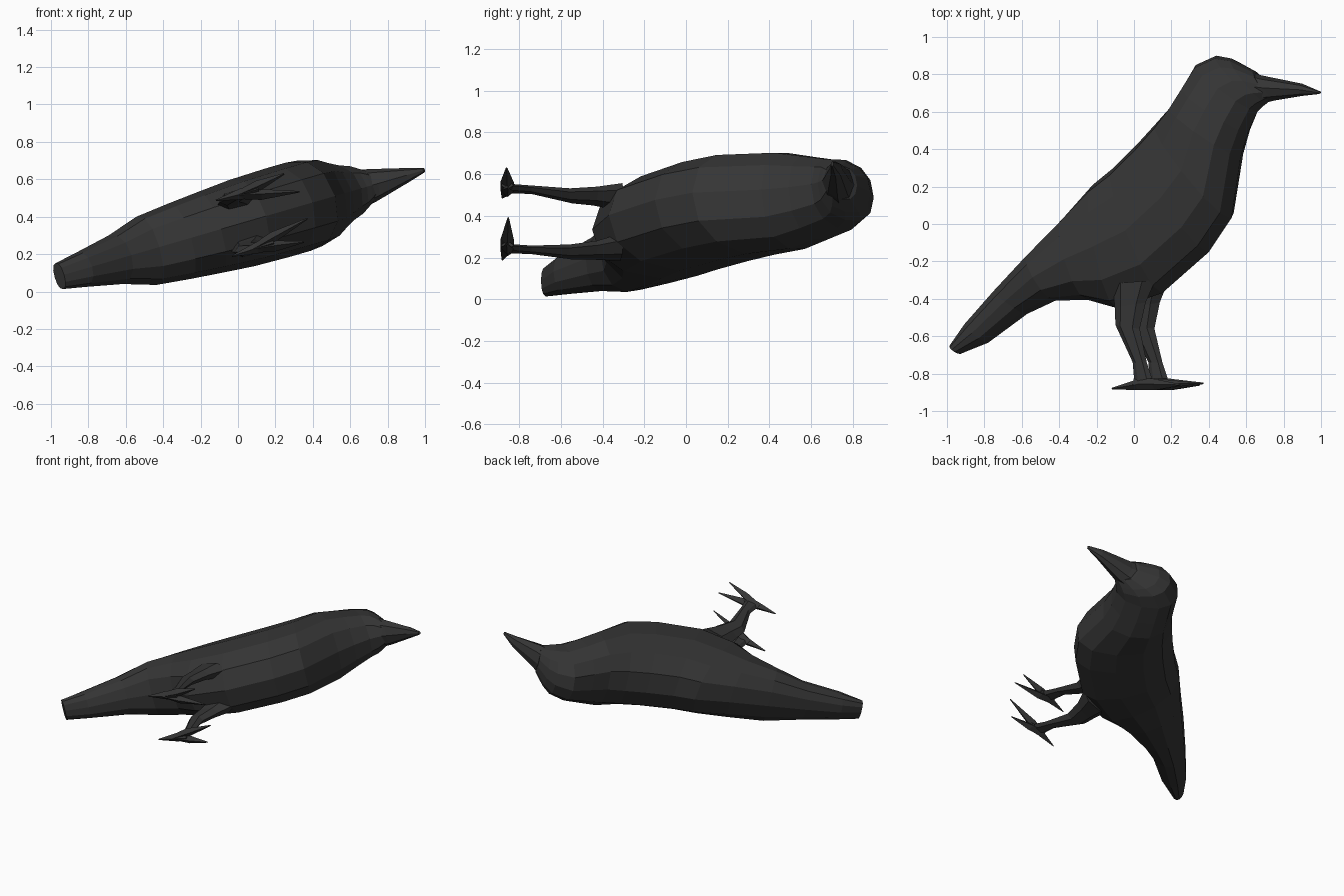
import bpy, bmesh, math

TILT = math.radians(16.2)   # the bird lies on its side, beak end raised

mat = bpy.data.materials.new("charcoal")
mat.diffuse_color = (0.035, 0.035, 0.035, 1)


def loft(name, stations, sides, power=1.0, mirror=False):
    """Skin rings; a station is (x1, y1, x2, y2, half_width, side_offset)."""
    bm = bmesh.new()
    rings = []
    for x1, y1, x2, y2, width, offset in stations:
        ring = []
        for i in range(sides):
            t = 2 * math.pi * i / sides
            c, s = math.cos(t), math.sin(t)
            c = math.copysign(abs(c) ** power, c)
            s = math.copysign(abs(s) ** power, s)
            x = (x1 + x2) / 2 + (x1 - x2) / 2 * c
            y = (y1 + y2) / 2 + (y1 - y2) / 2 * c
            ring.append(bm.verts.new((x / math.cos(TILT), y, offset + width * s)))
        rings.append(ring)
    for a, b in zip(rings, rings[1:]):
        for i in range(sides):
            j = (i + 1) % sides
            bm.faces.new((a[i], a[j], b[j], b[i]))
    bm.faces.new(rings[0])
    bm.faces.new(rings[-1])
    bmesh.ops.recalc_face_normals(bm, faces=bm.faces)
    mesh = bpy.data.meshes.new(name)
    bm.to_mesh(mesh)
    bm.free()
    mesh.materials.append(mat)
    ob = bpy.data.objects.new(name, mesh)
    bpy.context.collection.objects.link(ob)
    ob.rotation_euler = (0, -TILT, 0)
    ob.location.z = 0.36
    if mirror:
        mod = ob.modifiers.new("mirror", 'MIRROR')
        mod.use_axis = (False, False, True)
    return ob


# Body: back point, belly point, half width, from tail to forehead
loft("body", [
    (-0.98, -0.65, -0.93, -0.695, 0.072, 0),
    (-0.90, -0.53, -0.78, -0.635, 0.095, 0),
    (-0.74, -0.35, -0.57, -0.48, 0.135, 0),
    (-0.56, -0.16, -0.42, -0.41, 0.19, 0),
    (-0.38, 0.03, -0.25, -0.405, 0.21, 0),
    (-0.22, 0.21, -0.09, -0.45, 0.225, 0),
    (-0.11, 0.30, 0.15, -0.37, 0.24, 0),
    (0.02, 0.43, 0.40, -0.15, 0.245, 0),
    (0.12, 0.54, 0.52, 0.03, 0.245, 0),
    (0.20, 0.63, 0.57, 0.36, 0.238, 0),
    (0.26, 0.73, 0.61, 0.49, 0.205, 0),
    (0.33, 0.85, 0.66, 0.60, 0.17, 0),
    (0.44, 0.90, 0.69, 0.63, 0.15, 0),
    (0.52, 0.885, 0.71, 0.645, 0.125, 0),
    (0.64, 0.82, 0.74, 0.67, 0.085, 0),
], 12, 0.88)

# Beak
loft("beak", [
    (0.58, 0.83, 0.69, 0.645, 0.105, 0),
    (0.68, 0.795, 0.75, 0.66, 0.09, 0),
    (0.90, 0.75, 0.90, 0.685, 0.04, 0),
    (1.00, 0.707, 0.99, 0.695, 0.012, 0),
], 8)

# Legs, wide at the thigh
loft("legs", [
    (-0.08, -0.32, 0.15, -0.30, 0.06, 0.125),
    (-0.065, -0.45, 0.10, -0.42, 0.04, 0.135),
    (-0.06, -0.54, 0.07, -0.56, 0.032, 0.14),
    (0.035, -0.74, 0.11, -0.74, 0.018, 0.15),
    (0.045, -0.86, 0.14, -0.83, 0.018, 0.15),
], 6, mirror=True)

# Toes: tip x, tip height, tip side offset
for name, tx, ty, tw in (("inner_toes", 0.35, -0.852, 0.075),
                         ("outer_toes", 0.30, -0.86, 0.19),
                         ("back_toes", -0.075, -0.88, 0.155)):
    back = tx < 0
    start = 0.15 if back else 0.04
    loft(name, [
        (start, -0.825, start, -0.888, 0.022, 0.15),
        (0.06, -0.83, 0.06, -0.888, 0.03, 0.15) if back else
        (0.14, -0.825, 0.16, -0.888, 0.03, 0.15 + (tw - 0.15) * 0.4),
        (tx, ty + 0.004, tx, ty - 0.004, 0.004, tw),
    ], 4, mirror=True)
